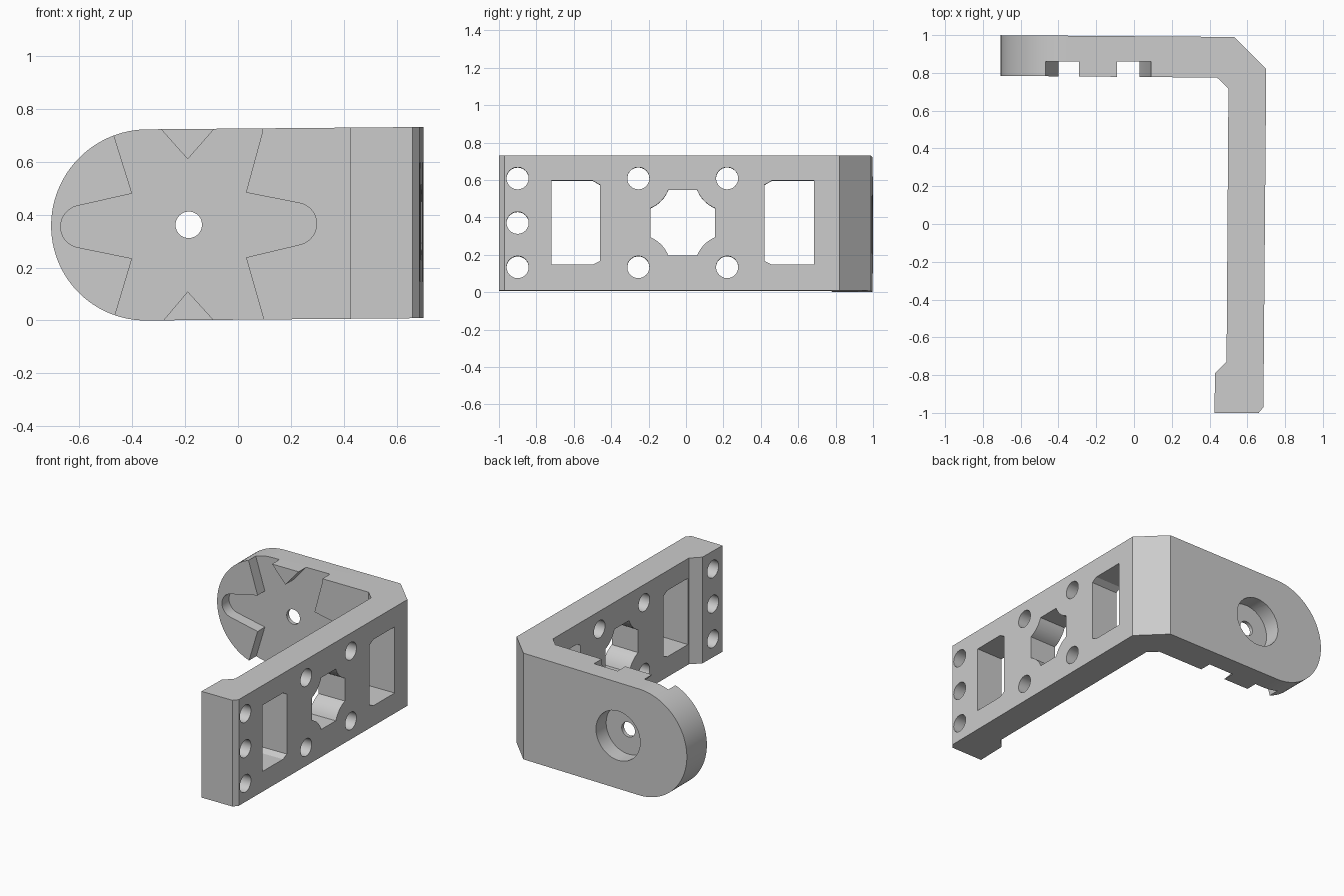
import bpy, bmesh
from math import sin, cos, pi, radians
from mathutils import Vector

cube = bpy.data.objects.get("Cube")
if cube:
    bpy.data.objects.remove(cube, do_unlink=True)

grey = bpy.data.materials.new("plain grey")
grey.use_nodes = True
grey.diffuse_color = (0.6, 0.6, 0.6, 1)
grey.node_tree.nodes["Principled BSDF"].inputs["Base Color"].default_value = (0.6, 0.6, 0.6, 1)


def prism(name, points, axis, start, end):
    """Closed prism from a 2D outline, extruded along the given axis."""
    place = {"x": lambda p: (start, p[0], p[1]),
             "y": lambda p: (p[0], start, p[1]),
             "z": lambda p: (p[0], p[1], start)}[axis]
    step = Vector([(end - start) * (axis == a) for a in "xyz"])
    bm = bmesh.new()
    face = bm.faces.new([bm.verts.new(place(p)) for p in points])
    new = bmesh.ops.extrude_face_region(bm, geom=[face])["geom"]
    bmesh.ops.translate(bm, vec=step, verts=[v for v in new if isinstance(v, bmesh.types.BMVert)])
    bmesh.ops.recalc_face_normals(bm, faces=bm.faces)
    mesh = bpy.data.meshes.new(name)
    bm.to_mesh(mesh)
    bm.free()
    mesh.materials.append(grey)
    obj = bpy.data.objects.new(name, mesh)
    bpy.context.collection.objects.link(obj)
    return obj


def arc(cx, cy, r, a0, a1, n=16):
    return [(cx + r * cos(radians(a0 + (a1 - a0) * i / n)),
             cy + r * sin(radians(a0 + (a1 - a0) * i / n))) for i in range(n + 1)]


def circle(cx, cy, r, n=40):
    return arc(cx, cy, r, 0, 360, n)[:-1]


def carve(body, cutter, operation="DIFFERENCE"):
    mod = body.modifiers.new("carve", "BOOLEAN")
    mod.operation, mod.solver, mod.object = operation, "EXACT", cutter
    bpy.context.view_layer.objects.active = body
    bpy.ops.object.modifier_apply(modifier=mod.name)
    bpy.data.objects.remove(cutter, do_unlink=True)


# L-shaped bracket body
H = 0.722
outline = [(-0.8, 1.0), (0.53, 0.99), (0.70, 0.82), (0.685, -0.97), (0.66, -1.0),
           (0.425, -1.0), (0.43, -0.79), (0.49, -0.73), (0.50, 0.715),
           (0.44, 0.775), (-0.8, 0.785)]
bracket = prism("angle_bracket", outline, "z", 0, H)

# Rounded end of the short plate
r = H / 2
end = arc(-0.345, r, r, 90, 270, 48)
end[0], end[-1] = (-0.345, H + 0.2), (-0.345, -0.2)
end[1:1] = [(-0.345, H)]
end[-1:-1] = [(-0.345, 0)]
carve(bracket, prism("end_rounding", end + [(2, -0.2), (2, H + 0.2)], "y", -2, 2), "INTERSECT")

# Star-shaped pocket in the inner face of the short plate
star = ([(-0.40, 0.48)] + arc(-0.59, 0.357, 0.08, 104, 256)
        + [(-0.40, 0.235), (-0.495, -0.08), (-0.35, -0.08), (-0.19, 0.108), (-0.02, -0.08),
           (0.12, -0.08), (0.03, 0.235)] + arc(0.217, 0.36, 0.08, -76, 76)
        + [(0.03, 0.48), (0.09, 0.70), (0.09, 0.8), (-0.02, 0.8),
           (-0.19, 0.608), (-0.36, 0.8), (-0.50, 0.8)])
carve(bracket, prism("star_pocket", star, "y", 0.6, 0.86))

# Centre hole and the wide counterbore behind it
carve(bracket, prism("centre_hole", circle(-0.186, 0.36, 0.05), "y", 0.6, 1.2))
carve(bracket, prism("counterbore", circle(-0.186, 0.36, 0.167), "y", 0.885, 1.2))

# Screw holes through the long arm
for y, z in [(-0.9, 0.125), (-0.9, 0.362), (-0.9, 0.60),
             (-0.255, 0.125), (-0.255, 0.60), (0.22, 0.125), (0.22, 0.60)]:
    carve(bracket, prism("screw_hole", circle(y, z, 0.059), "x", 0.3, 0.9))

# Two windows with chamfered inner corners
for side, y0, y1 in [(-1, -0.72, -0.46), (1, 0.685, 0.42)]:
    k = y1 + side * 0.04
    window = [(y0, 0.138), (k, 0.138), (y1, 0.158), (y1, 0.565), (k, 0.588), (y0, 0.588)]
    carve(bracket, prism("window", window, "x", 0.3, 0.9))

# Central opening with corners hollowed around the screw holes
cross = (arc(-0.255, 0.60, 0.172, -68, -21, 8) + arc(0.22, 0.60, 0.172, 201, 248, 8)
         + arc(0.22, 0.125, 0.172, 112, 159, 8) + arc(-0.255, 0.125, 0.172, 21, 68, 8))
carve(bracket, prism("centre_opening", cross, "x", 0.3, 0.9))

# Slight tilt along the short plate
for v in bracket.data.vertices:
    v.co.z += 0.0085 * (v.co.x + 0.35)

bpy.ops.object.select_all(action="DESELECT")
bracket.select_set(True)
bpy.context.view_layer.objects.active = bracket
bpy.ops.object.shade_smooth_by_angle(angle=radians(25))
